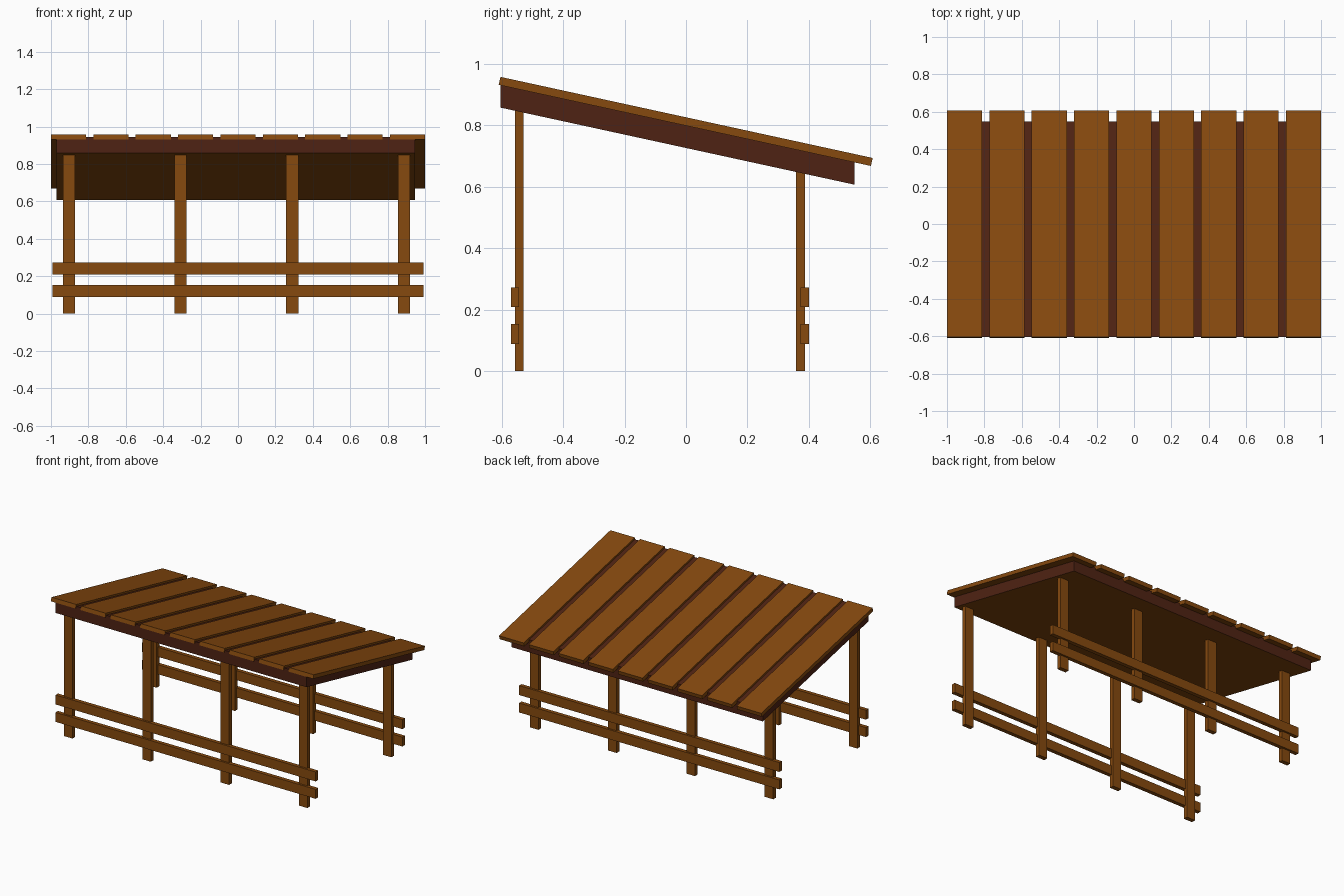
import bpy, bmesh

if "Cube" in bpy.data.objects:
    bpy.data.objects.remove(bpy.data.objects["Cube"])

SLOPE = -0.2177  # roof fall per unit of y


def material(name, rgb):
    m = bpy.data.materials.new(name)
    m.diffuse_color = (*rgb, 1.0)
    m.use_nodes = True
    m.node_tree.nodes["Principled BSDF"].inputs["Base Color"].default_value = m.diffuse_color
    return m


WOOD = material("warm brown wood", (0.238, 0.067, 0.0045))
DARK = material("dark red-brown wood", (0.078, 0.0165, 0.0065))


def prism(name, x0, x1, profile, mat):
    """Extrude a (y, z) side profile from x0 to x1."""
    bm = bmesh.new()
    face = bm.faces.new([bm.verts.new((x0, y, z)) for y, z in profile])
    ext = bmesh.ops.extrude_face_region(bm, geom=[face])
    verts = [g for g in ext["geom"] if isinstance(g, bmesh.types.BMVert)]
    bmesh.ops.translate(bm, verts=verts, vec=(x1 - x0, 0, 0))
    bmesh.ops.recalc_face_normals(bm, faces=bm.faces)
    me = bpy.data.meshes.new(name)
    bm.to_mesh(me)
    bm.free()
    me.materials.append(mat)
    ob = bpy.data.objects.new(name, me)
    bpy.context.collection.objects.link(ob)
    return ob


def box(name, x0, x1, y0, y1, z0, z1, mat):
    return prism(name, x0, x1, [(y0, z0), (y1, z0), (y1, z1), (y0, z1)], mat)


# sloped roof deck with upright ends; its underside is the lighter wood
ya, yb, za = -0.604, 0.549, 0.858
zb = za + SLOPE * (yb - ya)
deck = prism("roof_deck", -0.97, 0.945,
             [(ya, za), (yb, zb), (yb, zb + 0.087), (ya, za + 0.087)], DARK)
deck.data.materials.append(WOOD)
for p in deck.data.polygons:
    if p.normal.z < -0.5:
        p.material_index = 1

# nine roof planks
for i in range(9):
    cx = -0.906 + i * 0.2265
    prism(f"roof_plank_{i + 1}", cx - 0.094, cx + 0.094,
          [(-0.61, 0.932), (0.602, 0.668), (0.608, 0.694), (-0.604, 0.958)], WOOD)

# posts and pairs of rails, front and back
for side, py, top, ry in (("front", -0.543, 0.85, -0.557), ("back", 0.373, 0.65, 0.387)):
    for i in range(4):
        cx = -0.904 + i * 0.597
        box(f"{side}_post_{i + 1}", cx - 0.0325, cx + 0.0325,
            py - 0.0145, py + 0.0145, 0, top, WOOD)
    for label, z in (("lower", 0.088), ("upper", 0.208)):
        box(f"{side}_{label}_rail", -0.992, 0.992,
            ry - 0.0135, ry + 0.0135, z, z + 0.065, WOOD)
